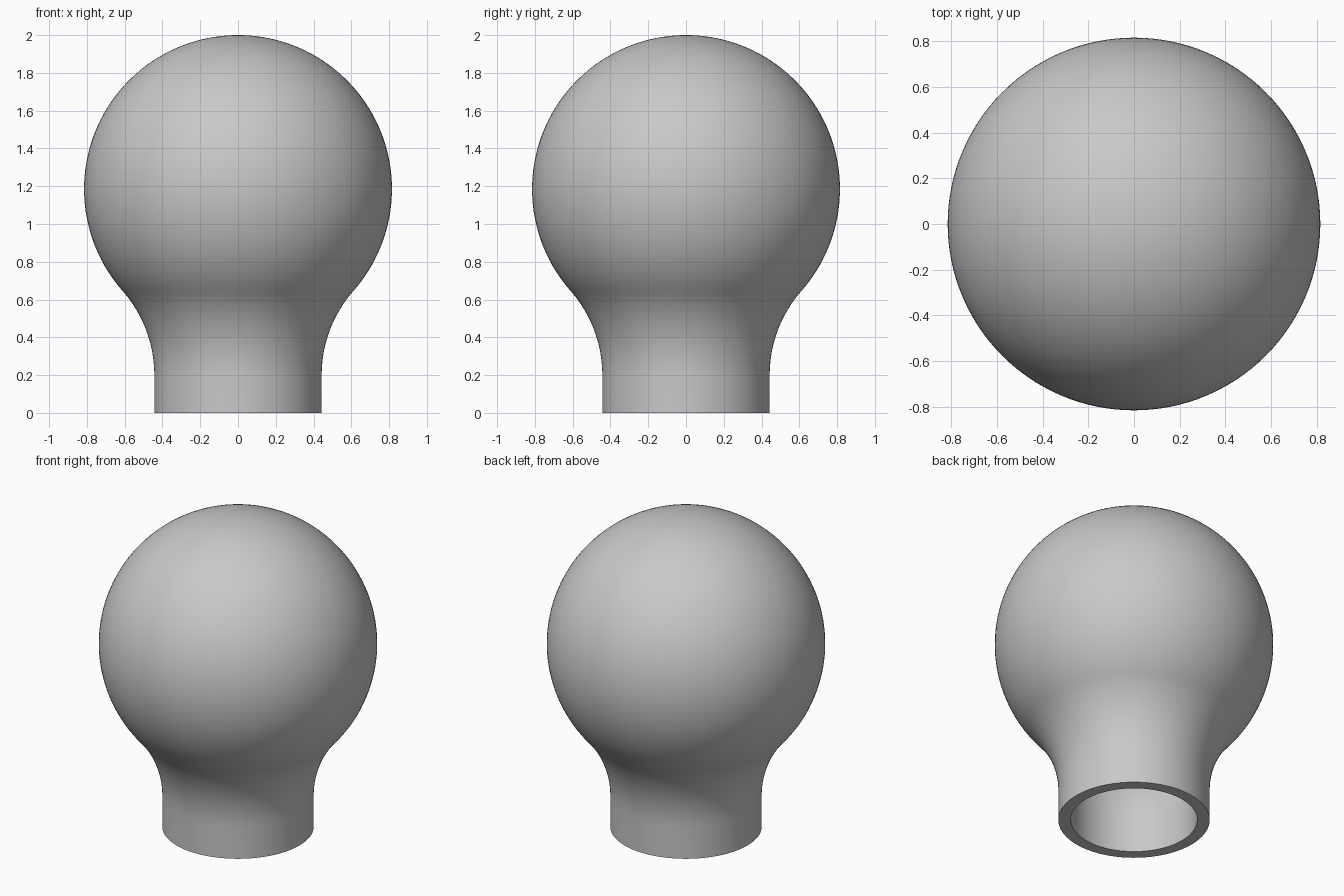
import bpy, bmesh, math

if "Cube" in bpy.data.objects:
    bpy.data.objects.remove(bpy.data.objects["Cube"], do_unlink=True)

BULB_R, NECK_R, WALL = 0.815, 0.443, 0.073
BULB_Z, COLLAR_Z = 2 - BULB_R, 0.2
SEGMENTS = 128

# Fillet circle tangent to both the straight collar and the ball
drop = BULB_Z - COLLAR_Z
FILLET_R = (NECK_R**2 + drop**2 - BULB_R**2) / (2 * (BULB_R - NECK_R))
FILLET_X = NECK_R + FILLET_R
TANGENT = math.atan2(drop, FILLET_X)


def arc(cx, cz, r, start, end, steps):
    """Points of an arc in the profile plane, as (radius, height)."""
    angles = [start + (end - start) * i / steps for i in range(steps + 1)]
    return [(cx + r * math.cos(a), cz + r * math.sin(a)) for a in angles]


def wall_profile(inset):
    """Collar, flared neck and ball, moved inward by the inset."""
    points = [(NECK_R - inset, 0)]
    points += arc(FILLET_X, COLLAR_Z, FILLET_R + inset, math.pi, math.pi - TANGENT, 20)
    points += arc(0, BULB_Z, BULB_R - inset, -TANGENT, math.pi / 2, 56)[1:]
    points[-1] = (0, 2 - inset)
    return points


# Hollow bulb: inner wall down to the open rim, then up the outer wall
profile = wall_profile(WALL)[::-1] + wall_profile(0)
bm = bmesh.new()
verts = [bm.verts.new((r, 0, z)) for r, z in profile]
edges = [bm.edges.new(pair) for pair in zip(verts, verts[1:])]
bmesh.ops.spin(bm, geom=verts + edges, cent=(0, 0, 0), axis=(0, 0, 1),
               angle=math.tau, steps=SEGMENTS, use_duplicate=False)
bmesh.ops.remove_doubles(bm, verts=bm.verts, dist=0.0001)
bmesh.ops.recalc_face_normals(bm, faces=bm.faces)

mesh = bpy.data.meshes.new("hollow_bulb")
bm.to_mesh(mesh)
bm.free()
bulb = bpy.data.objects.new("hollow_bulb", mesh)
bpy.context.collection.objects.link(bulb)

# Plain grey surface
grey = bpy.data.materials.new("light_grey")
grey.use_nodes = True
grey.diffuse_color = (0.58, 0.58, 0.58, 1)
shader = next(n for n in grey.node_tree.nodes if n.type == "BSDF_PRINCIPLED")
shader.inputs["Base Color"].default_value = grey.diffuse_color
mesh.materials.append(grey)

# Smooth surface with a crisp rim
bpy.ops.object.select_all(action="DESELECT")
bulb.select_set(True)
bpy.context.view_layer.objects.active = bulb
bpy.ops.object.shade_smooth_by_angle(angle=math.radians(30))
